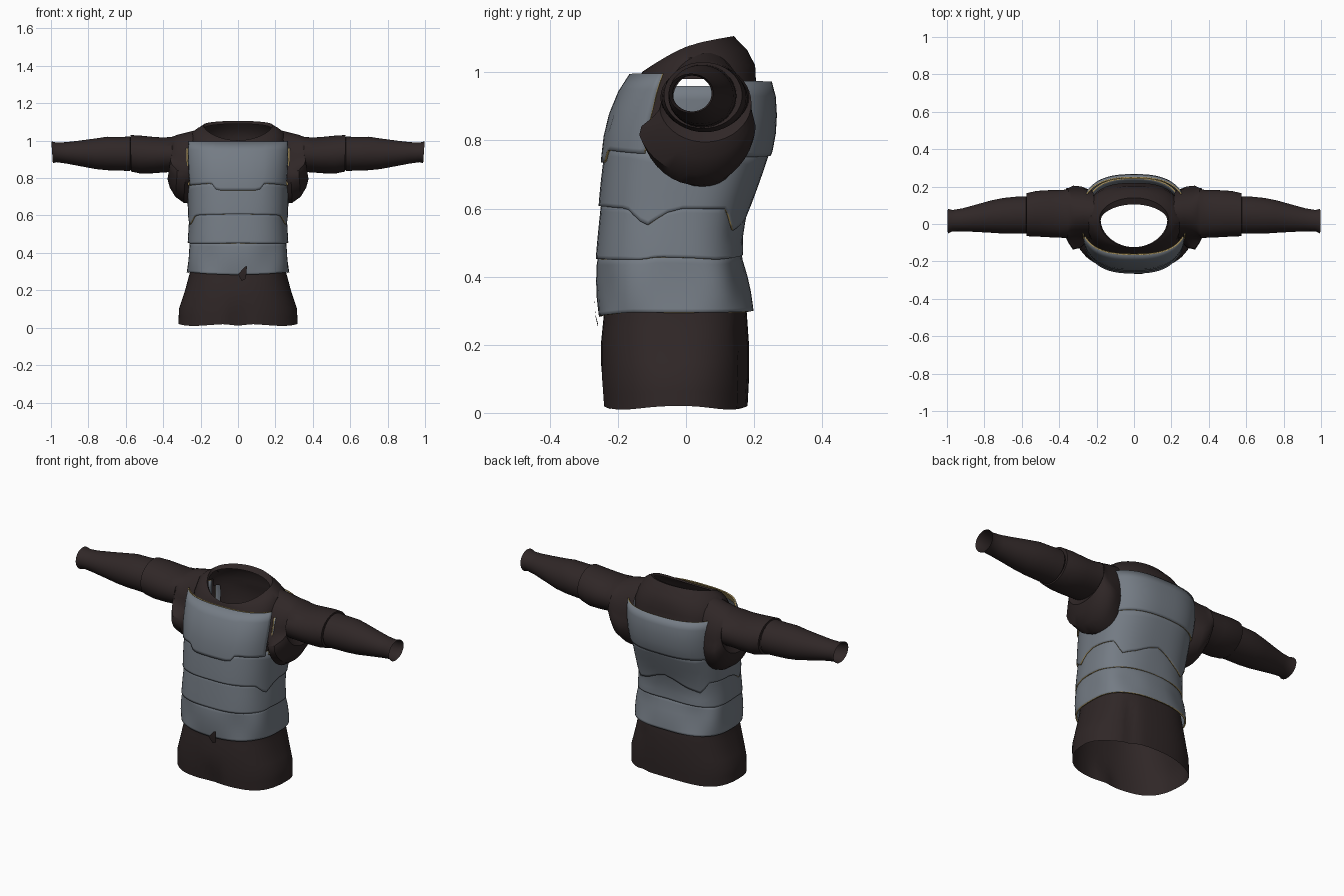
import bpy, bmesh, math
from math import sin, cos, pi, radians

if "Cube" in bpy.data.objects:
    bpy.data.objects.remove(bpy.data.objects["Cube"])


def material(name, rgb):
    m = bpy.data.materials.new(name)
    m.diffuse_color = (*rgb, 1)
    m.use_nodes = True
    m.node_tree.nodes["Principled BSDF"].inputs["Base Color"].default_value = m.diffuse_color
    return m


CLOTH = material("dark_brown_cloth", (0.029, 0.02, 0.02))
PADDING = material("grey_padding", (0.175, 0.2, 0.232))
TRIM = material("tan_trim", (0.4, 0.29, 0.11))


def lerp_table(table, v):
    """Interpolate rows of (key, values...) at key v."""
    if v <= table[0][0]:
        return table[0][1:]
    for a, b in zip(table, table[1:]):
        if v <= b[0]:
            t = (v - a[0]) / (b[0] - a[0])
            return [p + (q - p) * t for p, q in zip(a[1:], b[1:])]
    return table[-1][1:]


def loft(name, rows, closed, mats, skip=None):
    """Skin equal-length rows of points with quads."""
    bm = bmesh.new()
    vs = [[bm.verts.new(p) for p in r] for r in rows]
    n = len(rows[0])
    for a, b in zip(vs, vs[1:]):
        for j in range(n if closed else n - 1):
            k = (j + 1) % n
            bm.faces.new((a[j], a[k], b[k], b[j]))
    if skip:
        gone = [f for f in bm.faces if skip(f.calc_center_median())]
        bmesh.ops.delete(bm, geom=gone, context='FACES')
    me = bpy.data.meshes.new(name)
    bm.to_mesh(me)
    bm.free()
    ob = bpy.data.objects.new(name, me)
    bpy.context.collection.objects.link(ob)
    for m in mats:
        me.materials.append(m)
    bpy.ops.object.select_all(action='DESELECT')
    ob.select_set(True)
    bpy.context.view_layer.objects.active = ob
    bpy.ops.object.shade_smooth_by_angle(angle=radians(35))
    return ob


def outline(phi, hx, yf, yb, yc, e=0.75):
    """Rounded body section; phi 0 is front, 90 degrees is +x."""
    s, c = sin(phi), cos(phi)
    x = math.copysign(abs(s) ** e, s) * hx
    y = yc + ((yf if c > 0 else yb) - yc) * abs(c) ** e
    return x, y


FULL = [2 * pi * i / 64 for i in range(64)]

# Shirt torso: z, half width, front y, back y, centre y, roundness
body = [(0.0, .32, -.243, .18, -.02, .85), (.1, .315, -.25, .185, -.02, .84),
        (.2, .283, -.25, .185, -.02, .8), (.3, .256, -.24, .178, -.02, .76),
        (.45, .243, -.235, .14, -.02, .75), (.6, .24, -.225, .16, -.01, .75),
        (.77, .25, -.215, .215, .01, .75), (.9, .25, -.18, .22, .03, .75),
        (.98, .255, -.135, .205, .03, .75)]
rows = []
for z in (.015, .06, .1, .15, .2, .25, .3, .38, .45, .52, .6, .66, .72, .77,
          .81, .85, .9, .94, .98):
    row = []
    for p in FULL:
        x, y = outline(p, *lerp_table(body, z))
        # hem dips, the centre front crease and a back fold
        fade = max(0, 1 - z / .15)
        crease = max(0, 1 - abs(x) / .08) * fade if y < 0 else 0
        if y > 0 and z < .3:
            y -= .012 * max(0, 1 - abs(x - .16) / .04)
        row.append((x, y + .026 * crease, z + fade * (.006 * cos(4 * p) - .012 * crease)))
    rows.append(row)
# Yoke and collar: half width, front y, back y, centre y, front z, side z, back z, roundness
for hx, yf, yb, yc, zf, zs, zb, e in (
        (.243, -.132, .203, .03, .99, 1.045, 1.02, .9),
        (.215, -.13, .18, .025, .998, 1.068, 1.065, .95),
        (.185, -.127, .14, .025, 1.002, 1.082, 1.106, 1),
        (.178, -.124, .105, .02, .994, 1.065, 1.09, 1.05)):
    row = []
    for p in FULL:
        x, y = outline(p, hx, yf, yb, yc, e)
        c = cos(p)
        row.append((x, y, zs + ((zf - zs) * c ** 1.3 if c > 0 else (zb - zs) * abs(c) ** .8)))
    rows.append(row)


def armhole(c):
    return abs(c.x) > .18 and ((c.y - .04) / .115) ** 2 + ((c.z - .87) / .122) ** 2 < 1


loft("shirt_torso", rows, True, [CLOTH], armhole)


# Sleeves: top x, bottom x, centre y, top z, bottom z, half depth
def sleeve(name, rings):
    out = []
    for xt, xb, yc, zt, zb, ry in rings:
        row = []
        for i in range(40):
            a = 2 * pi * i / 40
            t = (sin(a) + 1) / 2
            # the baggy underarm narrows quickly above its widest line
            k = min(1, max(0, (sin(a) + .2) / .25)) if ry > .135 else 0
            c, r = yc + (.06 - yc) * k, ry + (.132 - ry) * k
            row.append((xb + (xt - xb) * t, c + r * cos(a), zb + (zt - zb) * t))
        out.append(row)
    ob = loft(name, out, True, [CLOTH])
    ob.modifiers.new("both_sides", 'MIRROR').use_mirror_merge = False


sleeve("upper_sleeves", [
    (.21, .24, .055, 1.06, .66, .125), (.27, .29, .035, 1.045, .668, .17),
    (.31, .335, .032, 1.035, .70, .178), (.33, .365, .045, 1.03, .75, .15),
    (.34, .377, .056, 1.025, .795, .136), (.355, .35, .055, 1.02, .833, .13),
    (.4, .4, .054, 1.017, .83, .127), (.45, .45, .055, 1.02, .826, .126),
    (.52, .52, .055, 1.027, .824, .122), (.575, .572, .05, 1.03, .835, .115),
    (.572, .57, .05, 1.01, .85, .095)])
sleeve("lower_sleeves", [
    (.565, .565, .048, 1.0, .855, .085), (.577, .577, .048, 1.022, .838, .1),
    (.63, .63, .047, 1.02, .84, .099), (.7, .7, .044, 1.021, .842, .095),
    (.76, .76, .04, 1.012, .848, .087), (.85, .85, .03, 1.0, .865, .072),
    (.92, .92, .022, .992, .878, .061), (.97, .97, .018, .99, .885, .057),
    (.998, .99, .015, .996, .88, .066)])

# Padded vest: z, half width, front y, back y, centre y
vest = [(.28, .27, -.25, .197, -.02), (.45, .264, -.26, .163, -.02),
        (.52, .262, -.256, .163, -.02), (.6, .262, -.252, .182, -.01),
        (.77, .272, -.243, .25, .01), (.84, .28, -.235, .264, .02),
        (.9, .285, -.218, .266, .03), (.95, .288, -.197, .263, .03),
        (1.0, .288, -.166, .245, .03)]
# Seam heights by angle from the front
hem = [(0, .282), (60, .295), (120, .295), (180, .3)]
seam_low = [(0, .452), (70, .45), (80, .458), (120, .45), (180, .465)]
seam_mid = [(0, .608), (30, .605), (55, .6), (72, .548), (88, .6), (125, .598),
            (140, .535), (160, .56), (180, .61)]
seam_high = [(0, .735), (18, .735), (24, .772), (60, .762), (120, .75), (180, .755)]
top_edge = [(0, .995), (66, .997), (118, .975), (180, .972)]
side_top = [(0, .96)]
facing_low = [(0, .95)]
UP = 180 / pi


def band(name, low, high, angles, closed, lap=.02, inset=0.0, mats=(PADDING, TRIM)):
    out = []
    for t in (0, .06, .3, .55, .8, 1):
        row = []
        for p in angles:
            d = abs((p * UP + 180) % 360 - 180)
            z0 = lerp_table(low, d)[0]
            z = z0 + (lerp_table(high, d)[0] + lap - z0) * t
            hx, yf, yb, yc = lerp_table(vest, z)
            puff = .005 - .008 * t ** 1.5       # lower edge laps over the next band
            if low is hem:                      # pleats on the bottom band
                puff += .006 * t * (1 - t) * 4 * cos(6 * p)
            if inset:
                puff = -inset
            x, y = outline(p, hx + puff, yf - puff, yb + puff, yc)
            row.append((x, y, z))
        out.append(row)
    ob = loft(name, out, closed, mats)
    if not inset:
        m = ob.modifiers.new("thickness", 'SOLIDIFY')
        m.thickness = .008
        m.offset = -1
        m.material_offset_rim = 1


def arc(mid, half, n=28):
    return [radians(mid - half + 2 * half * i / n) for i in range(n + 1)]


band("vest_bottom_band", hem, seam_low, FULL, True)
band("vest_waist_band", seam_low, seam_mid, FULL, True)
band("vest_rib_band", seam_mid, seam_high, FULL, True)
band("vest_chest_panel", seam_high, top_edge, arc(0, 66), False, 0)
band("vest_back_panel", seam_high, top_edge, arc(180, 62), False, 0)
# Sides of the vest inside the armholes
for side, mid in (("right", 92), ("left", -92)):
    band("vest_side_panel_" + side, seam_high, side_top, arc(mid, 20, 10), False, 0)
# Tan facing inside the top edge of the chest panel
band("chest_facing", facing_low, top_edge, arc(0, 64), False, 0, .0125, (TRIM,))

# Small cloth tag hanging over the front hem
loft("front_tag", [[(.02, -.258, .25), (.04, -.258, .26)],
                   [(0, -.266, .285), (.045, -.266, .29)],
                   [(.035, -.268, .325), (.048, -.268, .33)]], False, [CLOTH])
